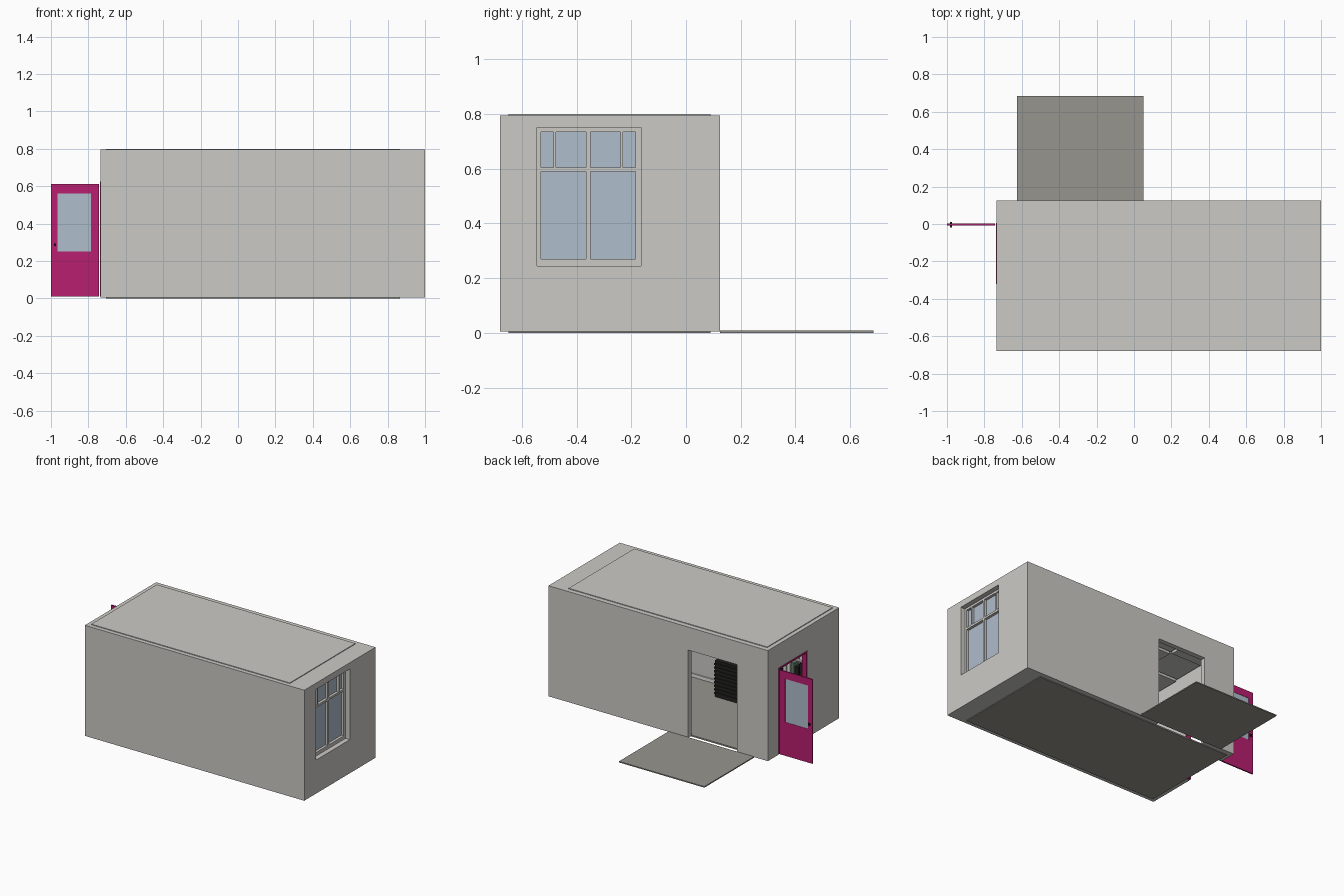
import bpy
import random

random.seed(4)
cube = bpy.data.objects.get("Cube")
if cube:
    bpy.data.objects.remove(cube, do_unlink=True)


def material(name, r, g, b):
    m = bpy.data.materials.new(name)
    m.use_nodes = True
    m.diffuse_color = (r, g, b, 1)
    m.node_tree.nodes["Principled BSDF"].inputs["Base Color"].default_value = (r, g, b, 1)
    return m


plaster = material("pale grey plaster", 0.6, 0.59, 0.56)
concrete = material("grey concrete", 0.31, 0.30, 0.27)
pink = material("magenta paint", 0.48, 0.013, 0.16)
glass = material("pale blue glass", 0.43, 0.51, 0.6)
black = material("black", 0.015, 0.015, 0.014)
white = material("white", 0.75, 0.75, 0.73)
green = material("dull green", 0.12, 0.2, 0.13)


def box(name, x, y, z, mat):
    """Box from a (low, high) pair on each axis."""
    xs, ys, zs = x, y, z
    verts = [(a, b, c) for a in xs for b in ys for c in zs]
    faces = [(0, 1, 3, 2), (4, 6, 7, 5), (0, 4, 5, 1),
             (2, 3, 7, 6), (0, 2, 6, 4), (1, 5, 7, 3)]
    mesh = bpy.data.meshes.new(name)
    mesh.from_pydata(verts, [], faces)
    mesh.materials.append(mat)
    obj = bpy.data.objects.new(name, mesh)
    bpy.context.collection.objects.link(obj)
    return obj


def cut(target, x, y, z):
    cutter = box("cutter", x, y, z, plaster)
    cutter.hide_render = True
    mod = target.modifiers.new("opening", "BOOLEAN")
    mod.operation = "DIFFERENCE"
    mod.solver = "EXACT"
    mod.object = cutter
    bpy.context.view_layer.objects.active = target
    bpy.ops.object.modifier_apply(modifier=mod.name)
    bpy.data.objects.remove(cutter, do_unlink=True)


# Wall ring with door, rear and window openings
X0, X1, Y0, Y1 = -0.735, 1.0, -0.68, 0.125
RX, RY = (-0.705, 0.865), (-0.65, 0.09)
walls = box("walls", (X0, X1), (Y0, Y1), (0.005, 0.795), plaster)
cut(walls, RX, RY, (-0.1, 0.9))
cut(walls, (-0.49, -0.105), (0.05, 0.2), (-0.1, 0.63))
cut(walls, (-0.8, -0.69), (-0.32, 0.005), (-0.1, 0.625))
cut(walls, (0.8, 1.1), (-0.545, -0.165), (0.245, 0.75))

# Floor, roof and rear terrace
box("floor", RX, RY, (0, 0.01), concrete)
box("roof", RX, RY, (0.785, 0.8), plaster)
box("terrace", (-0.625, 0.05), (Y1, 0.685), (0, 0.008), concrete)

# Window: one frame with panes cut through, glass behind
WY, WZ = (-0.545, -0.165), (0.245, 0.75)
frame = box("window_frame", (0.92, 0.965), WY, WZ, plaster)
panes = [(-0.53, -0.365, 0.27, 0.59), (-0.35, -0.185, 0.27, 0.59),
         (-0.53, -0.485, 0.605, 0.735), (-0.475, -0.365, 0.605, 0.735),
         (-0.35, -0.24, 0.605, 0.735), (-0.23, -0.185, 0.605, 0.735)]
for a, b, c, d in panes:
    cut(frame, (0.9, 1.0), (a, b), (c, d))
    box("window_pane", (0.938, 0.946), (a, b), (c, d), glass)

# Door frame lining and open door leaf
box("door_jamb_front", (-0.738, -0.7), (-0.32, -0.308), (0.01, 0.625), pink)
box("door_jamb_back", (-0.738, -0.7), (-0.005, 0.005), (0.01, 0.625), pink)
box("door_head", (-0.738, -0.7), (-0.308, -0.005), (0.613, 0.625), pink)
leaf = box("door_leaf", (-1.0, -0.742), (-0.008, 0.002), (0.01, 0.612), pink)
cut(leaf, (-0.965, -0.785), (-0.1, 0.1), (0.25, 0.56))
box("door_glass", (-0.965, -0.785), (-0.006, 0), (0.25, 0.56), glass)
for side, y in (("front", (-0.02, -0.008)), ("back", (0.002, 0.012))):
    box("door_handle_" + side, (-0.985, -0.972), y, (0.28, 0.295), black)

# Skirting and ceiling panels
box("skirting_front", RX, (-0.65, -0.642), (0.01, 0.035), white)
box("skirting_side", (0.857, 0.865), (-0.642, 0.09), (0.01, 0.035), white)
for i in range(6):
    for j in range(3):
        x, y = -0.695 + i * 0.26, -0.64 + j * 0.245
        box("ceiling_panel", (x, x + 0.25), (y, y + 0.235),
            (0.765 + 0.01 * ((i + j) % 2), 0.785), plaster)

# Black slatted cabinet standing on the floor
box("cabinet", (-0.09, 0.107), (-0.56, -0.48), (0.01, 0.27), black)
for i in range(9):
    z = 0.03 + i * 0.026
    box("cabinet_slat", (-0.095, 0.112), (-0.48, -0.474), (z, z + 0.013), black)

# Bookcase opposite the doorway
BX = (-0.66, -0.25)
box("bookcase_back", BX, (-0.642, -0.635), (0.01, 0.52), white)
for x in BX:
    box("bookcase_side", (x - 0.005, x + 0.005), (-0.642, -0.56), (0.01, 0.52), white)
for level in range(5):
    z = 0.03 + level * 0.12
    box("bookcase_shelf", BX, (-0.635, -0.56), (z, z + 0.008), white)
    if level < 4:
        for k in range(12):
            x = -0.645 + k * 0.032
            box("book", (x, x + 0.024), (-0.63, -0.575),
                (z + 0.008, z + random.uniform(0.07, 0.105)),
                random.choice([pink, black, white, green]))
